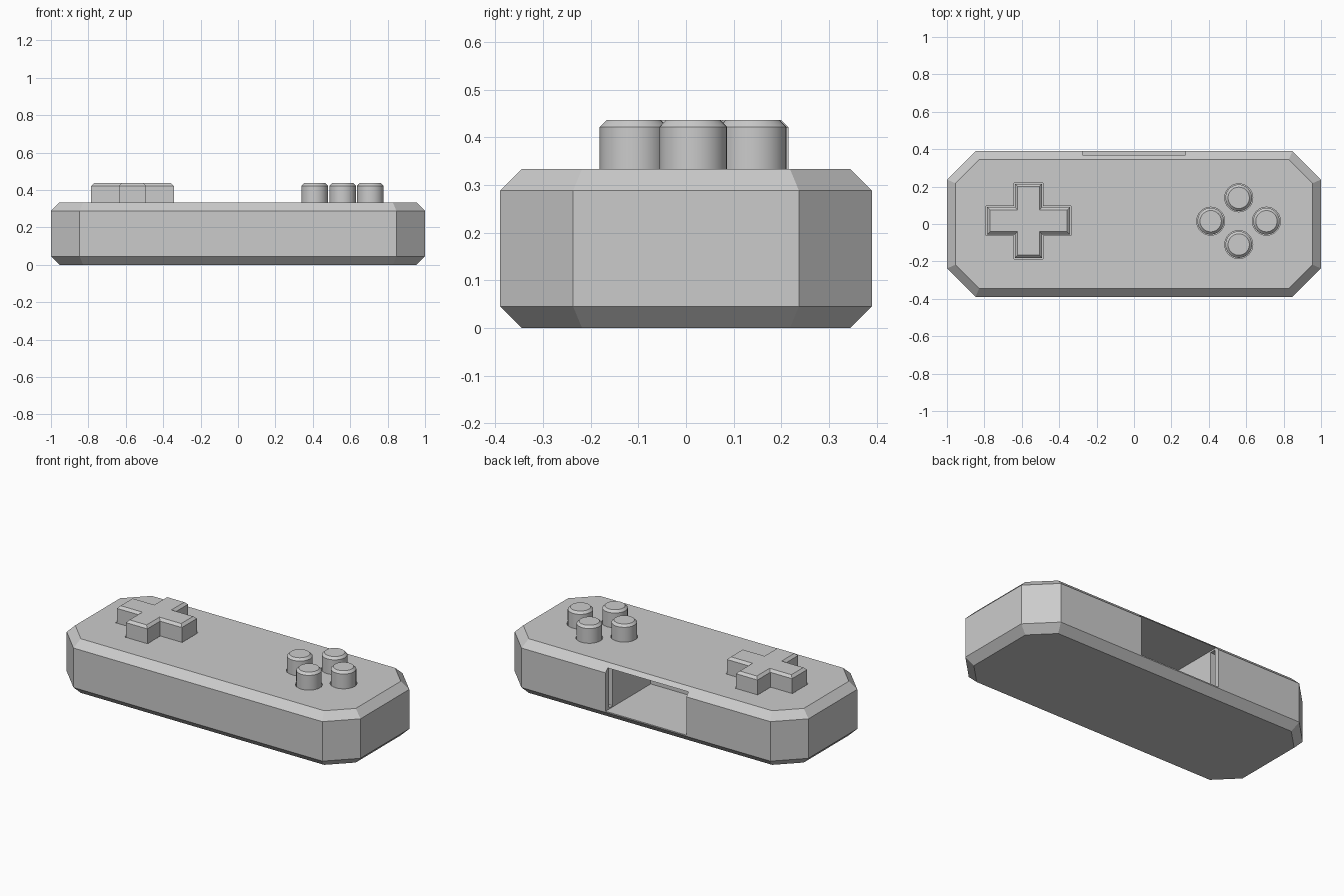
import bpy, bmesh, math

cube = bpy.data.objects.get("Cube")
if cube:
    bpy.data.objects.remove(cube, do_unlink=True)

grey = bpy.data.materials.new("light_grey")
grey.use_nodes = True
grey.diffuse_color = (0.6, 0.6, 0.6, 1)
grey.node_tree.nodes["Principled BSDF"].inputs["Base Color"].default_value = (0.6, 0.6, 0.6, 1)


def stack(name, rings):
    """Closed solid through a list of (outline, z) rings with equal point counts."""
    bm = bmesh.new()
    loops = [[bm.verts.new((x, y, z)) for x, y in outline] for outline, z in rings]
    n = len(loops[0])
    for low, high in zip(loops, loops[1:]):
        for i in range(n):
            j = (i + 1) % n
            bm.faces.new((low[i], low[j], high[j], high[i]))
    bm.faces.new(loops[0][::-1])
    bm.faces.new(loops[-1])
    bmesh.ops.recalc_face_normals(bm, faces=bm.faces)
    mesh = bpy.data.meshes.new(name)
    bm.to_mesh(mesh)
    bm.free()
    mesh.materials.append(grey)
    ob = bpy.data.objects.new(name, mesh)
    bpy.context.collection.objects.link(ob)
    return ob


def octagon(inset):
    """Case outline, every side moved in by the same distance."""
    x, y = 1 - inset, 0.39 - inset
    c = 0.153 - inset * (1 - math.tan(math.pi / 8))
    c = 0.153 - inset * (2 - math.sqrt(2))
    return [(x, c - y), (x, y - c), (x - c, y), (c - x, y),
            (-x, y - c), (-x, c - y), (c - x, -y), (x - c, -y)]


def cross(grow):
    """Direction pad outline."""
    w, a, b = 0.073 + grow, 0.221 + grow, 0.198 + grow
    quarter = [(a, -w), (a, w), (w, w), (w, b), (-w, b), (-w, w)]
    return [(-0.564 + s * x, 0.017 + s * y) for s in (1, -1) for x, y in quarter]


def circle(cx, cy, r, n=32):
    return [(cx + r * math.cos(2 * math.pi * i / n), cy + r * math.sin(2 * math.pi * i / n))
            for i in range(n)]


def box(name, x0, x1, y0, y1, z0, z1):
    outline = [(x0, y0), (x1, y0), (x1, y1), (x0, y1)]
    return stack(name, [(outline, z0), (outline, z1)])


def cut(target, cutters):
    bpy.context.view_layer.objects.active = target
    for c in cutters:
        mod = target.modifiers.new("cut", "BOOLEAN")
        mod.operation = "DIFFERENCE"
        mod.solver = "EXACT"
        mod.object = c
        bpy.ops.object.modifier_apply(modifier=mod.name)


# Two case halves meeting at the seam
SEAM, TOP, BEVEL = 0.143, 0.333, 0.045
lower_case = stack("lower_case", [(octagon(BEVEL), 0), (octagon(0), BEVEL), (octagon(0), SEAM)])
upper_case = stack("upper_case", [(octagon(0), SEAM), (octagon(0), TOP - BEVEL), (octagon(BEVEL), TOP)])

# Rear slot with a side groove in each wall
slot = [box("slot_cutter", -0.275, 0.275, -0.05, 0.5, 0.052, 0.31)]
for s in (-1, 1):
    xs = sorted((s * 0.26, s * 0.6))
    slot.append(box("groove_cutter", *xs, 0.32, 0.358, 0.06, 0.3))

# Wells around the controls
centres = [(0.41, 0.015), (0.708, 0.015), (0.56, 0.14), (0.56, -0.11)]
wells = [stack("pad_well_cutter", [(cross(0.005), 0.3), (cross(0.005), 0.36)])]
for x, y in centres:
    ring = circle(x, y, 0.075)
    wells.append(stack("button_well_cutter", [(ring, 0.3), (ring, 0.36)]))

cut(lower_case, slot)
cut(upper_case, slot + wells)
for c in slot + wells:
    bpy.data.objects.remove(c, do_unlink=True)

# Direction pad
stack("direction_pad", [(cross(0), 0.29), (cross(0), 0.421), (cross(-0.015), 0.436)])

# Four round buttons
for name, (x, y) in zip(("left", "right", "rear", "front"), centres):
    button = stack(name + "_button", [(circle(x, y, 0.071), 0.29),
                                      (circle(x, y, 0.071), 0.422),
                                      (circle(x, y, 0.057), 0.436)])
    bpy.ops.object.select_all(action="DESELECT")
    button.select_set(True)
    bpy.context.view_layer.objects.active = button
    bpy.ops.object.shade_smooth_by_angle(angle=math.radians(30))
